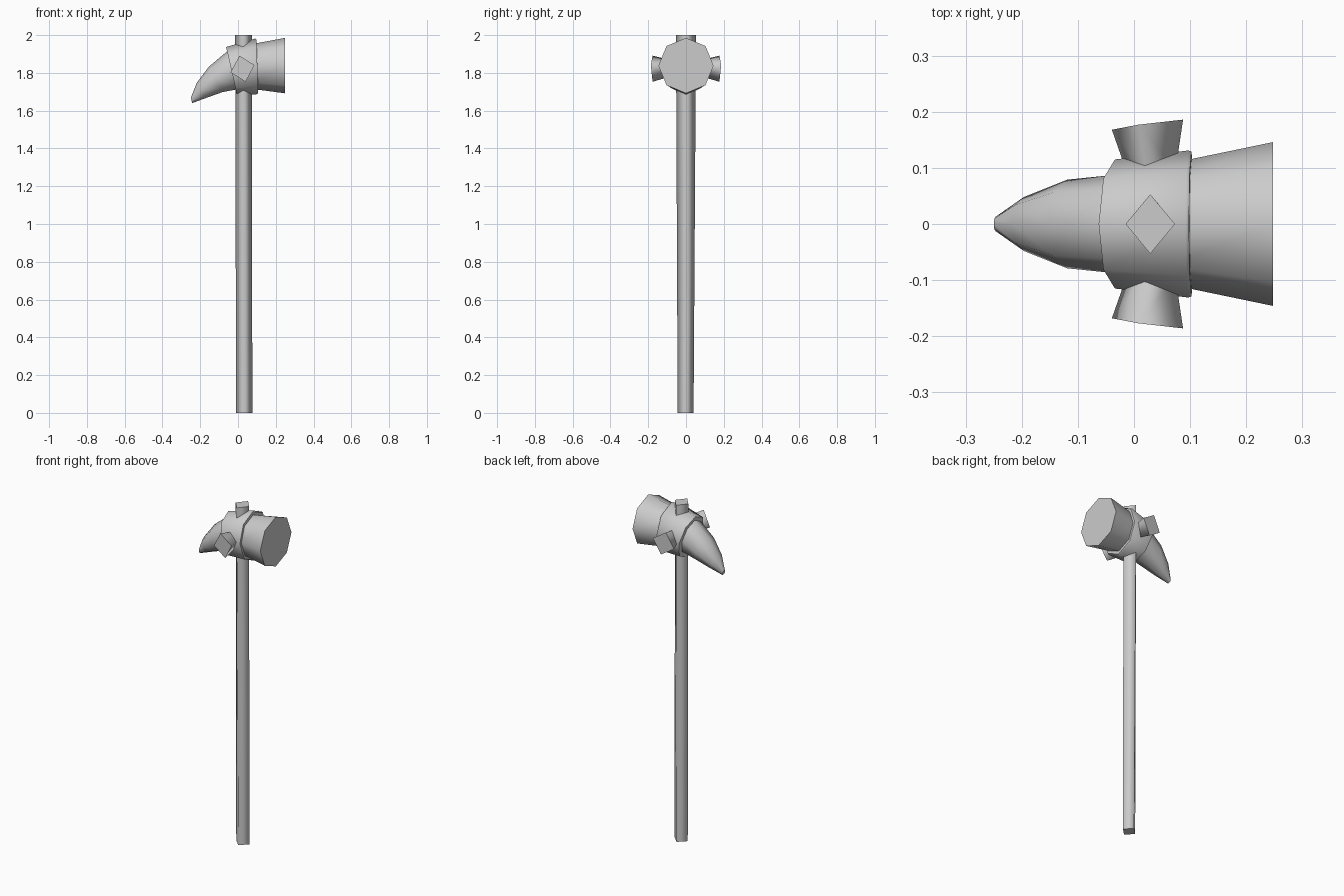
import bpy, bmesh, math
from mathutils import Vector as V

if "Cube" in bpy.data.objects:
    bpy.data.objects.remove(bpy.data.objects["Cube"])


def loft(name, rings, n):
    """Closed skin through rings of (centre, up-ish axis, side axis); smooth sides, flat caps."""
    bm = bmesh.new()
    loops = []
    for c, a, b in rings:
        c, a, b = V(c), V(a), V(b)
        loops.append([bm.verts.new(c + a * math.cos(2 * math.pi * i / n)
                                   + b * math.sin(2 * math.pi * i / n)) for i in range(n)])
    for r, s in zip(loops, loops[1:]):
        for i in range(n):
            j = (i + 1) % n
            bm.faces.new((r[i], r[j], s[j], s[i])).smooth = True
    bm.faces.new(loops[0])
    bm.faces.new(loops[-1])
    bmesh.ops.recalc_face_normals(bm, faces=bm.faces)
    me = bpy.data.meshes.new(name)
    bm.to_mesh(me)
    bm.free()
    ob = bpy.data.objects.new(name, me)
    bpy.context.collection.objects.link(ob)
    return ob


def head_ring(top, bottom, half_width):
    """Ring across the head, given its top and bottom (x, z) in the side profile."""
    t, b = V((top[0], 0, top[1])), V((bottom[0], 0, bottom[1]))
    return (t + b) / 2, (t - b) / 2, (0, half_width, 0)


# Four-sided wooden handle, slightly thicker at the head
loft("handle", [((0.033, -0.002, 0), (0.043, 0, 0), (0, 0.042, 0)),
                ((0.029, 0, 2.0), (0.044, 0, 0), (0, 0.053, 0))], 4)

# Flared striking face
loft("hammer_face", [head_ring((0.06, 1.95), (0.06, 1.717), 0.107),
                     head_ring((0.248, 1.985), (0.248, 1.692), 0.146)], 8)

# Tilted collar joining head and handle
loft("collar", [head_ring((-0.063, 1.937), (-0.005, 1.683), 0.115),
                head_ring((0.092, 1.982), (0.101, 1.687), 0.131),
                head_ring((0.098, 1.976), (0.107, 1.693), 0.129)], 8)

# Curved spike at the back
loft("claw", [head_ring((-0.03, 1.925), (0.01, 1.715), 0.092),
              head_ring((-0.06, 1.912), (-0.02, 1.71), 0.087),
              head_ring((-0.155, 1.832), (-0.083, 1.698), 0.079),
              head_ring((-0.218, 1.748), (-0.175, 1.665), 0.048),
              head_ring((-0.25, 1.668), (-0.243, 1.64), 0.013)], 8)

# Flared four-sided studs on both sides of the collar
k = 0.66
a, b = V((0.0635, 0.009, 0.019)), V((-0.016, 0, 0.069))
studs = loft("side_studs", [((0.032, 0.09, 1.824), a * k, b * k),
                            ((0.024, 0.177, 1.822), a, b)], 4)
studs.modifiers.new("both_sides", 'MIRROR').use_axis = (False, True, False)
